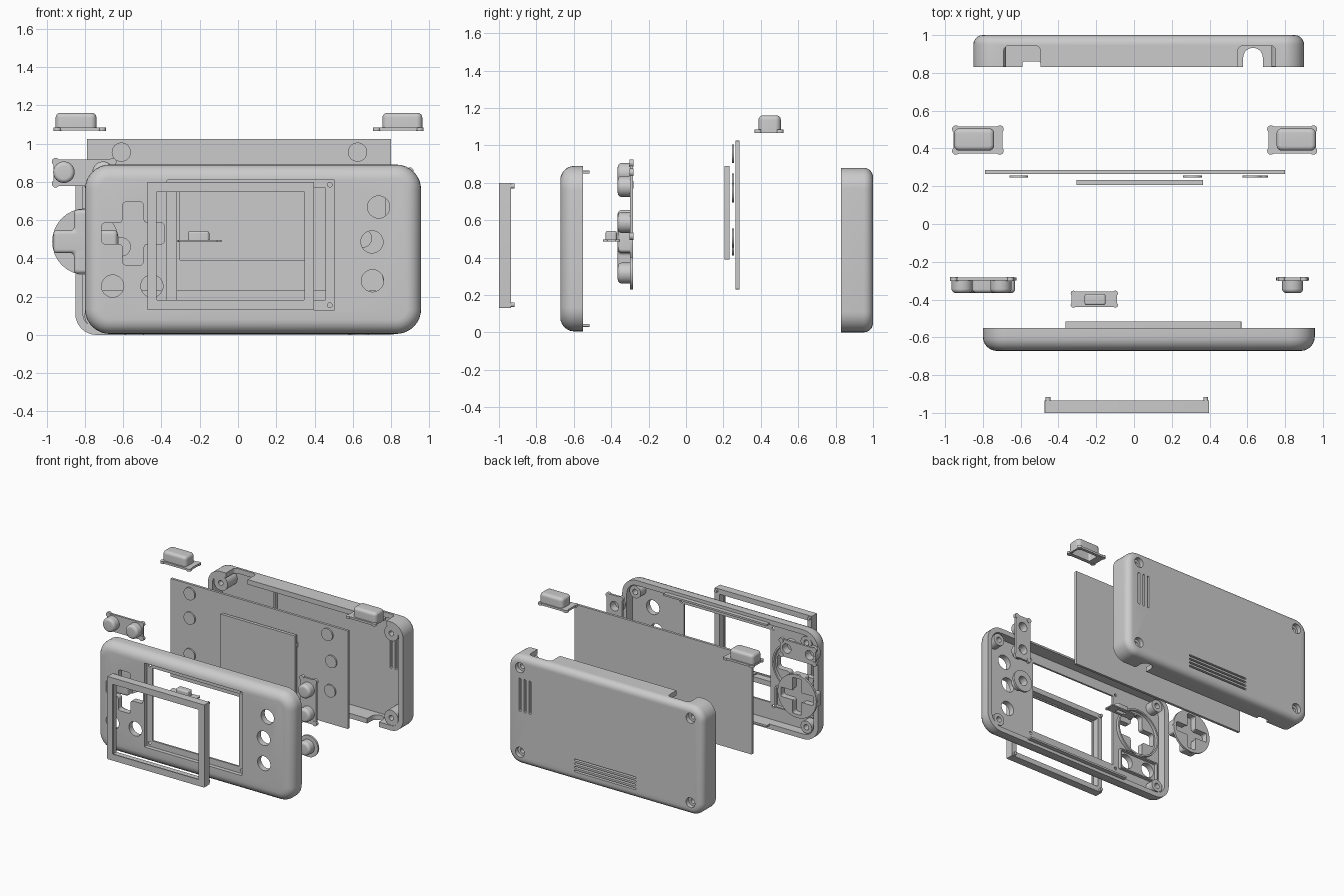
import bpy, bmesh, math
from mathutils import Vector

if "Cube" in bpy.data.objects:
    bpy.data.objects.remove(bpy.data.objects["Cube"])

SEG = 8


def outline(pts, r):
    """Right-angled polygon with every corner rounded by radius r."""
    out = []
    for k, p in enumerate(pts):
        p = Vector(p)
        a = (Vector(pts[k - 1]) - p).normalized()
        b = (Vector(pts[(k + 1) % len(pts)]) - p).normalized()
        c = p + r * (a + b)
        for s in range(SEG + 1):
            t = math.pi / 2 * s / SEG
            out.append(c - r * (b * math.cos(t) + a * math.sin(t)))
    return out


# Shapes are functions of an inset, so edges can be rounded by lofting insets
def rect(x0, x1, v0, v1, r):
    return lambda i: outline([(x0 + i, v0 + i), (x1 - i, v0 + i), (x1 - i, v1 - i), (x0 + i, v1 - i)], max(r - i, .002))


def circ(cx, cv, r):
    return rect(cx - r, cx + r, cv - r, cv + r, r * .998)


def cross(cx, cv, L, w, r):
    def f(i):
        l, a = L - i, w - i
        q = [(-a, -l), (a, -l), (a, -a), (l, -a), (l, a), (a, a), (a, l), (-a, l), (-a, a), (-l, a), (-l, -a), (-a, -a)]
        return outline([(cx + u, cv + v) for u, v in q], r)
    return f


def loft(name, rings, axis='y', closed=False):
    bm = bmesh.new()
    loops = [[bm.verts.new((p.x, d, p.y) if axis == 'y' else (p.x, p.y, d)) for p in pts] for pts, d in rings]
    n = len(loops[0])
    pairs = list(zip(loops, loops[1:])) + ([(loops[-1], loops[0])] if closed else [])
    for A, B in pairs:
        for k in range(n):
            bm.faces.new((A[k], A[(k + 1) % n], B[(k + 1) % n], B[k]))
    if not closed:
        bm.faces.new(loops[0])
        bm.faces.new(loops[-1])
    bmesh.ops.recalc_face_normals(bm, faces=bm.faces)
    me = bpy.data.meshes.new(name)
    bm.to_mesh(me)
    bm.free()
    ob = bpy.data.objects.new(name, me)
    bpy.context.collection.objects.link(ob)
    return ob


def solid(name, shape, d0, d1, b=0, axis='y', hollow=None):
    """Extrude from d0 to d1, rounding the d1 edge by b; hollow=(wall, floor depth)."""
    rings = []
    if hollow:
        rings += [(shape(hollow[0]), hollow[1]), (shape(hollow[0]), d0)]
    rings.append((shape(0), d0))
    s = 1 if d1 > d0 else -1
    for k in range(7 if b else 0):
        t = math.pi / 2 * k / 6
        rings.append((shape(b * (1 - math.cos(t))), d1 - s * b * (1 - math.sin(t))))
    if not b:
        rings.append((shape(0), d1))
    return loft(name, rings, axis)


def tube(name, outer, inner, d0, d1, axis='y'):
    return loft(name, [(outer, d0), (outer, d1), (inner, d1), (inner, d0)], axis, True)


def box(name, x0, x1, y0, y1, z0, z1):
    return solid(name, rect(x0, x1, z0, z1, .002), y0, y1)


def activate(ob):
    bpy.ops.object.select_all(action='DESELECT')
    ob.select_set(True)
    bpy.context.view_layer.objects.active = ob


def cut(ob, cutters):
    activate(ob)
    for c in cutters:
        c.hide_render = True
        m = ob.modifiers.new("cut", 'BOOLEAN')
        m.operation, m.solver, m.object = 'DIFFERENCE', 'EXACT', c
        bpy.ops.object.modifier_apply(modifier=m.name)
        bpy.data.objects.remove(c)


def join(name, parts):
    activate(parts[0])
    for p in parts:
        p.select_set(True)
    if len(parts) > 1:
        bpy.ops.object.join()
    parts[0].name = name
    bpy.ops.object.shade_smooth_by_angle(angle=math.radians(35))


# Front shell: hollow tray with screen recess, window, cross and button holes
front = solid("front_shell", rect(-.80, .957, .005, .89, .13), -.55, -.672, .075, hollow=(.04, -.625))
cuts = [solid("c", rect(-.37, .505, .13, .81, .004), -.8, -.64),
        solid("c", rect(-.32, .457, .18, .77, .004), -.8, -.5),
        solid("c", cross(-.548, .53, .165, .055, .02), -.8, -.5)]
for x, z in [(-.655, .255), (-.45, .255), (.735, .668), (.70, .486), (.703, .283)]:
    cuts.append(solid("c", circ(x, z, .058), -.8, -.5))
for x in (-.345, .48):
    for z in (.155, .785):
        cuts.append(solid("c", circ(x, z, .012), -.8, -.5))
cut(front, cuts)
parts = [front]
for z in (.03, .85):
    parts.append(box("rail", -.363, .568, -.60, -.517, z, z + .015))
for x in (-.69, .845):
    for z in (.105, .79):
        parts.append(tube("boss", circ(x, z, .05)(0), circ(x, z, .022)(0), -.63, -.555))
parts.append(tube("cross_guide", circ(-.548, .53, .195)(0), circ(-.548, .53, .182)(0), -.63, -.60))
parts.append(tube("pair_guide", rect(-.735, -.375, .165, .335, .01)(0), rect(-.725, -.385, .175, .325, .01)(0), -.63, -.60))
join("front_shell", parts)

# Back shell: hollow tray with notches, vents and screw holes
back = solid("back_shell", rect(-.85, .90, 0, .88, .11), .83, 1.0, .05, hollow=(.04, .96))
cuts = [solid("c", rect(-.69, -.495, .75, .945, .03), .75, 1.0, axis='z'),
        solid("c", rect(.55, .75, .75, .945, .03), .75, 1.0, axis='z'),
        solid("c", rect(-.59, -.495, .75, .86, .01), -.1, .1, axis='z'),
        solid("c", rect(.578, .682, .75, .932, .051), -.1, .1, axis='z')]
for z in (.08, .11, .14, .17):
    cuts.append(solid("c", rect(-.25, .30, z - .007, z + .007, .006), .9, 1.1))
for x in (.70, .745, .79):
    cuts.append(solid("c", rect(x - .009, x + .009, .43, .70, .008), .9, 1.1))
screws = [(x, z) for x in (-.74, .79) for z in (.10, .785)]
for x, z in screws:
    cuts.append(solid("c", circ(x, z, .04), .95, 1.1))
cut(back, cuts)
parts = [back]
for x, z in screws:
    parts.append(tube("boss", circ(x, z, .062)(0), circ(x, z, .02)(0), .835, .965))
parts.append(box("rib", -.335, -.32, .93, .965, .03, .85))
join("back_shell", parts)

# Screen bezel with locating pins
parts = [tube("bezel", rect(-.473, .398, .13, .80, .004)(0), rect(-.435, .355, .172, .758, .004)(0), -.995, -.935)]
parts.append(tube("lip", rect(-.473, .398, .13, .80, .004)(0), rect(-.425, .347, .182, .748, .004)(0), -1.0, -.99))
for x in (-.455, .38):
    for z in (.148, .782):
        parts.append(solid("pin", circ(x, z, .013), -.94, -.917))
join("screen_bezel", parts)

# Circuit board, contact pads and display
join("circuit_board", [box("circuit_board", -.79, .80, .265, .285, .23, 1.025)])
pads = [(-.61, .955), (-.61, .757), (-.61, .46), (.625, .955), (.66, .745), (.65, .505), (.31, .80)]
join("contact_pads", [solid("pad", circ(x, z, .05), .257, .245) for x, z in pads])
join("display", [box("display", -.305, .365, .207, .233, .39, .89)])


# Buttons pressed from the front
def button(x, z):
    return solid("button", circ(x, z, .056), -.283, -.365, .022, hollow=(.018, -.345))


def button_strip(name, x0, x1, z0, z1, spots):
    plate = solid(name, rect(x0 + .008, x1 - .008, z0 + .008, z1 - .008, .02), -.30, -.283)
    cut(plate, [solid("c", circ(x, z, .04), -.4, -.2) for x, z in spots])
    ears = [solid("ear", circ(x, z, .02), -.302, -.28) for x in (x0 + .02, x1 - .02) for z in (z0 + .02, z1 - .02)]
    join(name, [plate] + ears + [button(x, z) for x, z in spots])


button_strip("left_button_pair", -.973, -.635, .77, .925, [(-.91, .85), (-.705, .85)])
button_strip("right_button_pair", .762, .918, .495, .875, [(.84, .78), (.84, .587)])
join("single_button", [tube("flange", circ(.84, .317, .087)(0), circ(.84, .317, .04)(0), -.30, -.283), button(.84, .317)])

# Direction pad: disc with a raised cross, cross-shaped pocket behind
pad = solid("disc", circ(-.797, .487, .174), -.30, -.283)
cut(pad, [solid("c", cross(-.797, .487, .145, .038, .006), -.4, -.2)])
join("direction_pad", [pad, solid("cross", cross(-.797, .487, .167, .06, .018), -.285, -.365, .02, hollow=(.02, -.335))])


# Buttons pressed from above: flange with ears and a hollow cap
def top_button(name, flange, cap, z0, z1, b, ear):
    x0, x1, y0, y1 = flange
    h = (z1 - z0) * .2
    wall = .015
    rim = tube("flange", rect(x0 + ear / 3, x1 - ear / 3, y0 + ear / 3, y1 - ear / 3, .02)(0),
               rect(*cap, b)(wall), z0 + .002, z0 + h, 'z')
    ears = [solid("ear", circ(x, y, ear), z0, z0 + h, axis='z') for x in (x0 + ear, x1 - ear) for y in (y0 + ear, y1 - ear)]
    top = solid("cap", rect(*cap, b), z0 + .003, z1, b * .8, 'z', hollow=(wall, z1 - .025))
    join(name, [rim, top] + ears)


top_button("left_shoulder", (-.963, -.69, .367, .522), (-.953, -.74, .388, .507), 1.065, 1.16, .03, .02)
top_button("right_shoulder", (.705, .97, .367, .522), (.755, .963, .388, .507), 1.065, 1.16, .03, .02)
top_button("small_slider", (-.335, -.085, -.443, -.353), (-.262, -.15, -.43, -.37), .485, .542, .014, .014)
